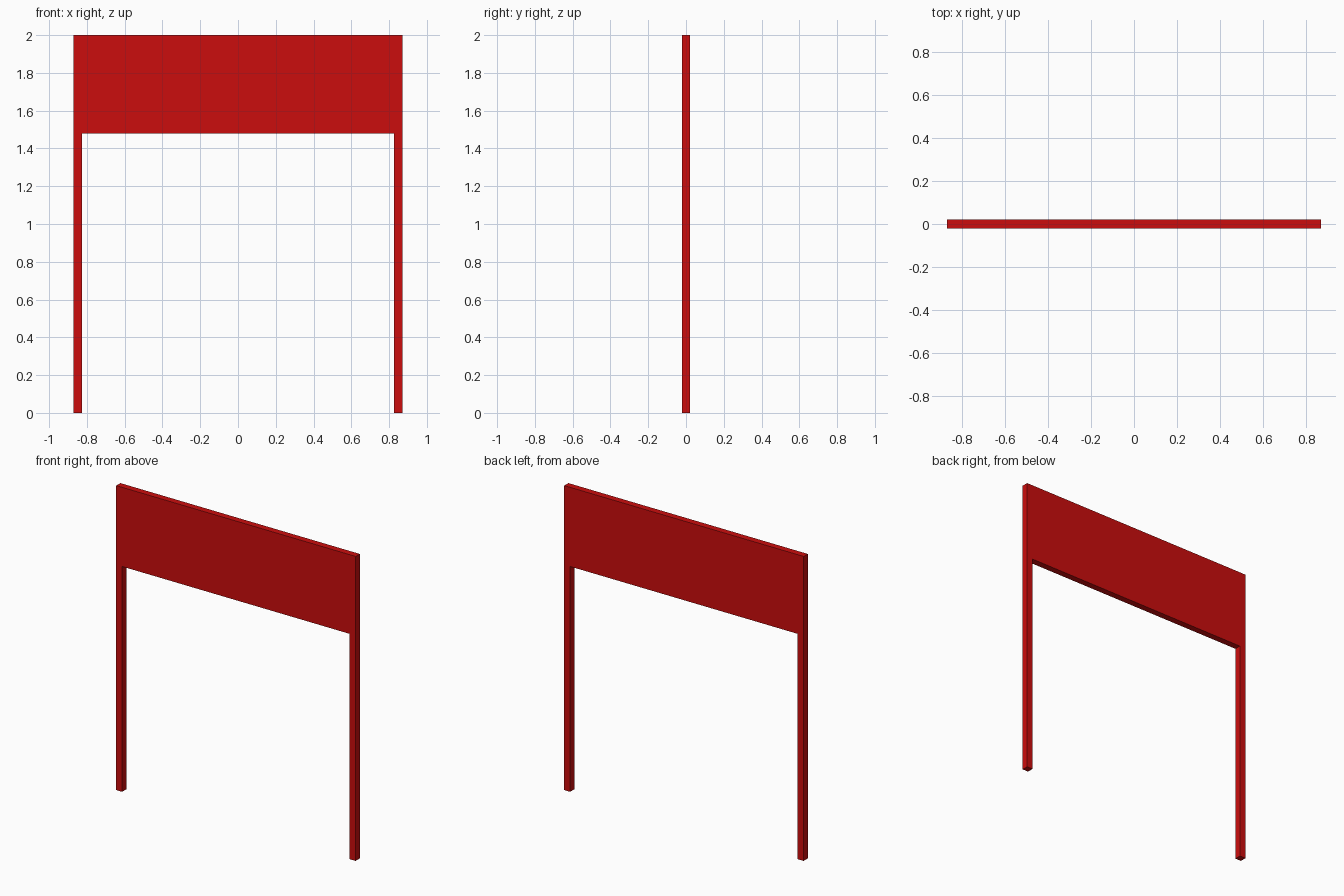
import bpy

if "Cube" in bpy.data.objects:
    bpy.data.objects.remove(bpy.data.objects["Cube"])

HALF_W, HALF_T, HEIGHT = 0.87, 0.0215, 2.0
POST_W, PANEL_BOTTOM = 0.043, 1.48

red = bpy.data.materials.new("red paint")
red.diffuse_color = (0.6, 0.004, 0.004, 1)
red.use_nodes = True
red.node_tree.nodes["Principled BSDF"].inputs["Base Color"].default_value = red.diffuse_color


def box(name, x0, x1, z0, z1):
    """Box spanning the given x and z ranges at the frame's thickness."""
    bpy.ops.mesh.primitive_cube_add(size=1)
    ob = bpy.context.object
    ob.name = name
    for v in ob.data.vertices:
        v.co.x = x1 if v.co.x > 0 else x0
        v.co.y = HALF_T if v.co.y > 0 else -HALF_T
        v.co.z = z1 if v.co.z > 0 else z0
    ob.data.materials.append(red)
    return ob


# Two full-height square posts
box("left_post", -HALF_W, -HALF_W + POST_W, 0, HEIGHT)
box("right_post", HALF_W - POST_W, HALF_W, 0, HEIGHT)

# Sign panel flush between the posts
box("sign_panel", -HALF_W + POST_W, HALF_W - POST_W, PANEL_BOTTOM, HEIGHT)
